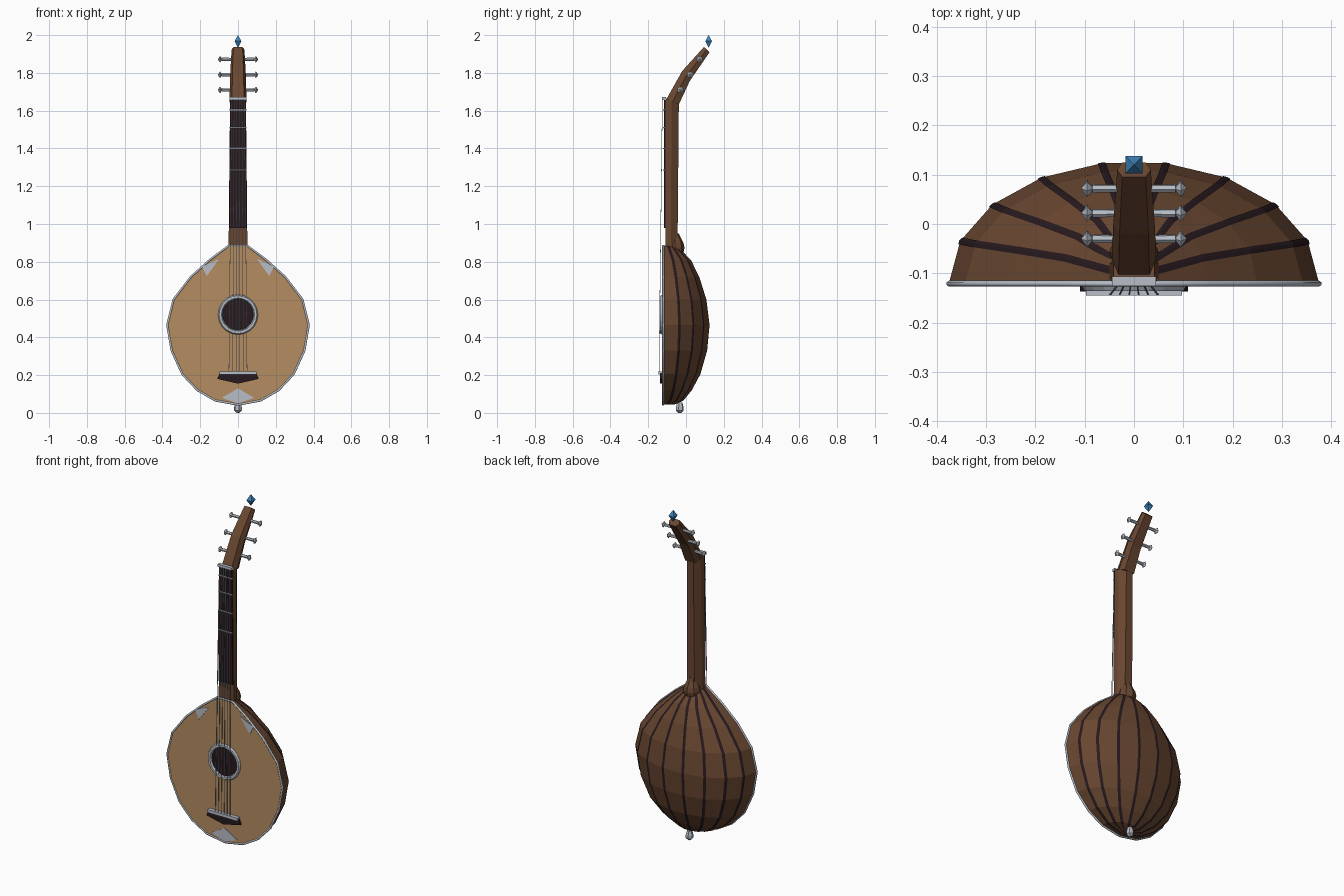
import bpy, bmesh
from math import sin, cos, pi, radians
from mathutils import Vector

if "Cube" in bpy.data.objects:
    bpy.data.objects.remove(bpy.data.objects["Cube"])

def mat(name, c):
    m = bpy.data.materials.new(name)
    m.diffuse_color = (*c, 1)
    m.use_nodes = True
    m.node_tree.nodes["Principled BSDF"].inputs["Base Color"].default_value = m.diffuse_color
    return m

BROWN = mat("walnut", (0.14, 0.062, 0.03))
DARK = mat("ebony", (0.02, 0.01, 0.013))
TAN = mat("spruce", (0.46, 0.27, 0.12))
SILVER = mat("silver", (0.48, 0.52, 0.58))
BLUE = mat("gem_blue", (0.05, 0.24, 0.52))

def mesh(name, verts, faces, m):
    me = bpy.data.meshes.new(name)
    me.from_pydata([tuple(v) for v in verts], [], faces)
    bm = bmesh.new()
    bm.from_mesh(me)
    bmesh.ops.recalc_face_normals(bm, faces=bm.faces)
    bm.to_mesh(me)
    bm.free()
    me.materials.append(m)
    o = bpy.data.objects.new(name, me)
    bpy.context.collection.objects.link(o)
    return o

def loft(name, rings, m, closed=True, caps=True):
    n = len(rings[0])
    faces = []
    for r in range(len(rings) - 1):
        for i in range(n if closed else n - 1):
            j = (i + 1) % n
            faces.append((r*n + i, r*n + j, (r+1)*n + j, (r+1)*n + i))
    if caps:
        faces += [tuple(range(n)), tuple(range((len(rings)-1)*n, len(rings)*n))]
    return mesh(name, [v for r in rings for v in r], faces, m)

def plate(name, pts, y0, y1, m):
    """Flat (x, z) outline given thickness along y."""
    return loft(name, [[(x, y, z) for x, z in pts] for y in (y0, y1)], m)

def spin(name, p, axis, profile, m, n=8):
    """Turned part: profile of (distance along axis, radius)."""
    a = Vector(axis).normalized()
    u = a.orthogonal().normalized()
    v = a.cross(u)
    rings = [[Vector(p) + a*d + (u*cos(2*pi*i/n) + v*sin(2*pi*i/n))*r
              for i in range(n)] for d, r in profile]
    return loft(name, rings, m)

def rod(name, a, b, r, m, n=6):
    d = Vector(b) - Vector(a)
    return spin(name, a, d, [(0, r), (d.length, r)], m, n)

# Body outline: z, half width, bowl depth
ST = [(0.885, 0.05, 0.07), (0.81, 0.15, 0.145), (0.72, 0.25, 0.19), (0.60, 0.342, 0.228),
      (0.465, 0.375, 0.245), (0.33, 0.352, 0.232), (0.205, 0.295, 0.196),
      (0.12, 0.215, 0.15), (0.065, 0.12, 0.105), (0.045, 0.01, 0.06)]
Y0 = -0.118

def bowl_pt(s, deg, k=1.0):
    z, w, d = s
    return (w*k*cos(radians(deg)), Y0 + d*k*sin(radians(deg)), z)

# Ribbed bowl with nine staves
loft("bowl", [[bowl_pt(s, 20*i) for i in range(10)] for s in ST], BROWN)

# Dark strips along the stave seams
for i in range(1, 9):
    rings = []
    for s in ST:
        c = Vector(bowl_pt(s, 20*i, 1.006))
        ring = []
        for side in (-1, 1):
            e = Vector(bowl_pt(s, 20*(i + side), 1.006)) - c
            ring.append(c + e*min(0.35, 0.008 / max(e.length, 1e-4)))
        rings.append([ring[0], c, ring[1]])
    loft(f"rib_strip_{i}", rings, DARK, closed=False, caps=False)

# Soundboard and silver binding
outline = [(w, z) for z, w, d in ST] + [(-w, z) for z, w, d in reversed(ST)]
plate("soundboard", outline, Y0, -0.124, TAN)
cu = bpy.data.curves.new("binding", 'CURVE')
cu.dimensions = '3D'
cu.bevel_depth = 0.006
cu.bevel_resolution = 1
sp = cu.splines.new('POLY')
sp.points.add(len(outline) - 1)
for p, (x, z) in zip(sp.points, outline):
    p.co = (x, -0.121, z, 1)
sp.use_cyclic_u = True
cu.materials.append(SILVER)
bpy.context.collection.objects.link(bpy.data.objects.new("binding", cu))

# Silver inlays
for s in (-1, 1):
    plate("shoulder_inlay", [(s*0.19, 0.775), (s*0.10, 0.815), (s*0.165, 0.725)],
          -0.122, -0.127, SILVER)
plate("tail_inlay", [(0, 0.13), (0.085, 0.08), (0, 0.05), (-0.085, 0.08)], -0.122, -0.127, SILVER)

# Sound hole and ring
spin("sound_hole", (0, -0.122, 0.52), (0, -1, 0), [(0, 0.09), (0.005, 0.09)], DARK, 20)
bpy.ops.mesh.primitive_torus_add(major_segments=20, minor_segments=6, major_radius=0.094,
                                 minor_radius=0.012, location=(0, -0.126, 0.52),
                                 rotation=(pi/2, 0, 0))
ring = bpy.context.object
ring.name = "sound_hole_ring"
ring.data.materials.append(SILVER)

# Bridge and saddle
plate("bridge", [(-0.095, 0.215), (0.095, 0.215), (0.11, 0.18), (0, 0.155), (-0.11, 0.18)],
      -0.122, -0.137, DARK)
plate("saddle", [(-0.097, 0.22), (0.097, 0.22), (0.097, 0.202), (-0.097, 0.202)],
      -0.122, -0.145, SILVER)

# Neck and bent-back head: front point, back point (y, z), half width
def beam(name, stations):
    sec = [(1, 0), (1, 0.45), (0.5, 1), (-0.5, 1), (-1, 0.45), (-1, 0)]
    head = [(0.7, 0), (1, 0.5), (0.7, 1), (-0.7, 1), (-1, 0.5), (-0.7, 0)]
    use = head if name == "head" else sec
    loft(name, [[(w*u, f[0] + (b[0]-f[0])*t, f[1] + (b[1]-f[1])*t) for u, t in use]
                for f, b, w in stations], BROWN)

beam("neck", [((-0.109, 0.86), (-0.045, 0.86), 0.05),
              ((-0.108, 1.665), (-0.038, 1.635), 0.042)])
beam("head", [((-0.107, 1.655), (-0.037, 1.635), 0.045),
              ((-0.02, 1.81), (0.02, 1.757), 0.042),
              ((0.095, 1.937), (0.125, 1.91), 0.034)])
spin("heel", (0, -0.058, 0.85), (0, 0, 1), [(0, 0.045), (0.025, 0.05), (0.05, 0.045), (0.1, 0.02)], BROWN)

# Fretboard, frets and nut
plate("fretboard", [(-0.046, 0.98), (0.046, 0.98), (0.041, 1.66), (-0.041, 1.66)],
      -0.105, -0.117, DARK)
for z in (1.285, 1.40, 1.51, 1.605):
    rod("fret", (-0.044, -0.118, z), (0.044, -0.118, z), 0.004, SILVER)
plate("nut", [(-0.045, 1.657), (0.045, 1.657), (0.045, 1.672), (-0.045, 1.672)],
      -0.107, -0.126, SILVER)

# Six strings
for i in range(6):
    t = i/2.5 - 1
    rod(f"string_{i+1}", (0.048*t, -0.143, 0.21), (0.034*t, -0.125, 1.665), 0.002, SILVER, 4)

# Tuning pegs
for y, z in ((0.072, 1.872), (0.022, 1.79), (-0.03, 1.71)):
    for s in (-1, 1):
        spin("peg", (s*0.02, y, z), (s, 0, 0),
             [(0, 0.008), (0.064, 0.009), (0.065, 0.005), (0.075, 0.018), (0.087, 0.001)], SILVER, 6)

# Gem finial and end pin
spin("gem", (0, 0.12, 1.933), (0, 0, 1), [(0, 0.0005), (0.035, 0.025), (0.067, 0.0005)], BLUE, 4)
spin("end_pin", (0, -0.033, 0), (0, 0, 1),
     [(0, 0.008), (0.012, 0.021), (0.03, 0.021), (0.055, 0.014)], SILVER, 6)
